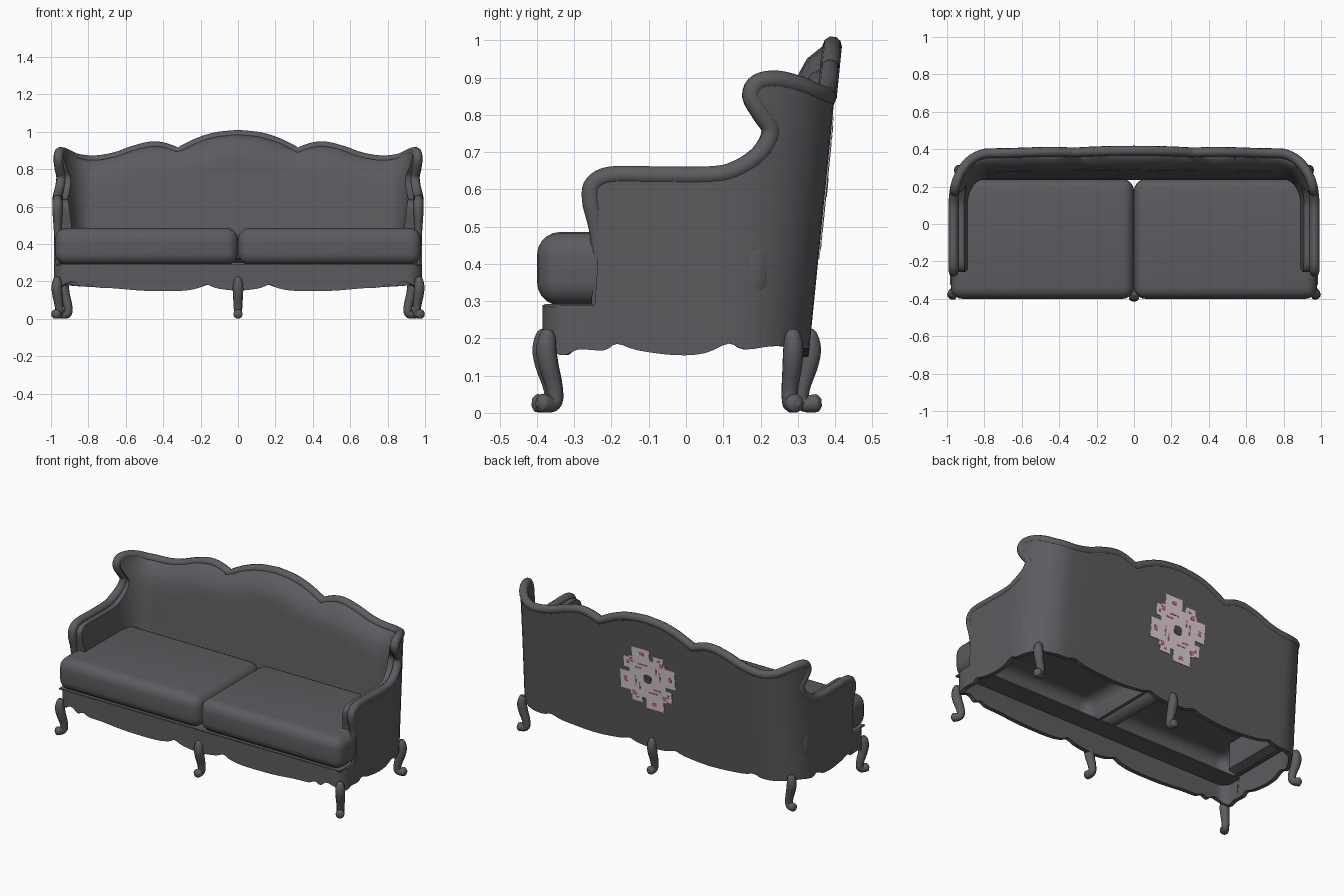
import bpy, bmesh, math
from mathutils import Vector

if "Cube" in bpy.data.objects:
    bpy.data.objects.remove(bpy.data.objects["Cube"])


def material(name, rgb):
    m = bpy.data.materials.new(name)
    m.use_nodes = True
    m.diffuse_color = (*rgb, 1)
    node = m.node_tree.nodes["Principled BSDF"]
    node.inputs["Base Color"].default_value = (*rgb, 1)
    node.inputs["Roughness"].default_value = 0.7
    return m


GREY = material("charcoal fabric", (0.107, 0.105, 0.115))
PALE = material("pale pink", (0.72, 0.63, 0.67))
PINK = material("rose pink", (0.68, 0.14, 0.29))
DARK = material("dark centre", (0.07, 0.07, 0.075))

# Plan of the wall: back, rear corner, side, front corner, front apron
BACK, REAR_ARC, SIDE_Y, FRONT_Y = 0.77, 0.34, 0.12, -0.30
SIDE_S = BACK + REAR_ARC
FRONT_S = SIDE_S + SIDE_Y - FRONT_Y
CORNER = 0.085
APRON_S = FRONT_S + CORNER * math.pi / 2
END_S = APRON_S + 0.9


def bend(s, z, d=0.0):
    """Point at distance s round the plan, height z, depth d inside the wall."""
    lean = 0.214 + 0.1 * (z - 0.2)
    if s < BACK:
        return Vector((s, SIDE_Y + lean - d, z))
    if s < SIDE_S:
        a = math.pi / 2 * (1 - (s - BACK) / REAR_ARC)
        return Vector((BACK + (0.215 - d) * math.cos(a), SIDE_Y + (lean - d) * math.sin(a), z))
    if s < FRONT_S:
        return Vector((0.985 - d, SIDE_Y - (s - SIDE_S), z))
    if s < APRON_S:
        a = (s - FRONT_S) / CORNER
        r = CORNER - d
        return Vector((0.9 + r * math.cos(a), FRONT_Y - r * math.sin(a), z))
    return Vector((END_S - s, FRONT_Y - CORNER + d, z))


def side(y, z):
    """Outline point on the wing, arm or side from its depth and height."""
    if y <= SIDE_Y:
        return (SIDE_S + SIDE_Y - y, z)
    k = min(1, (y - SIDE_Y) / (0.214 + 0.1 * (z - 0.2)))
    return (BACK + REAR_ARC * (1 - math.asin(k) / (math.pi / 2)), z)


def spline(pts, steps=4):
    """Smooth path through the points."""
    p = [Vector(q) for q in pts]
    p = [2 * p[0] - p[1]] + p + [2 * p[-1] - p[-2]]
    out = []
    for a, b, c, d in zip(p, p[1:], p[2:], p[3:]):
        for i in range(steps):
            t = i / steps
            out.append(0.5 * (2 * b + (c - a) * t + (2 * a - 5 * b + 4 * c - d) * t ** 2
                              + (3 * b - a - 3 * c + d) * t ** 3))
    return out + [p[-2]]


def finish(obj, mat, angle=40):
    obj.data.materials.append(mat)
    bpy.ops.object.select_all(action='DESELECT')
    obj.select_set(True)
    bpy.context.view_layer.objects.active = obj
    if obj.type == 'CURVE':
        bpy.ops.object.convert(target='MESH')
    bpy.ops.object.shade_smooth_by_angle(angle=math.radians(angle))


def mesh_object(name, bm):
    me = bpy.data.meshes.new(name)
    bm.to_mesh(me)
    bm.free()
    obj = bpy.data.objects.new(name, me)
    bpy.context.collection.objects.link(obj)
    return obj


def tube(name, pts, radii, depth, mat, res=3):
    cu = bpy.data.curves.new(name, 'CURVE')
    cu.dimensions = '3D'
    cu.bevel_depth, cu.bevel_resolution, cu.use_fill_caps = depth, res, True
    sp = cu.splines.new('POLY')
    sp.points.add(len(pts) - 1)
    for q, p, r in zip(sp.points, pts, radii):
        q.co, q.radius = (*p, 1), r
    obj = bpy.data.objects.new(name, cu)
    bpy.context.collection.objects.link(obj)
    finish(obj, mat, 50)


# Unrolled outline of the wall: crest, wing, arm, then scalloped hem
crest = spline([(0, 0.985), (0.12, 0.972), (0.22, 0.94), (0.32, 0.89)])
wing = spline([(0.32, 0.89), (0.4, 0.918), (0.47, 0.922), (0.56, 0.9), (0.66, 0.865), (BACK, 0.848)]
              + [side(*q) for q in ((0.37, 0.857), (0.32, 0.878), (0.255, 0.893), (0.2, 0.886),
                                    (0.18, 0.85), (0.21, 0.8), (0.237, 0.755), (0.205, 0.695),
                                    (0.13, 0.65), (0.06, 0.637), (-0.08, 0.637), (-0.2, 0.637),
                                    (-0.247, 0.615), (-0.255, 0.575), (-0.24, 0.49),
                                    (-0.238, 0.4), (-0.245, 0.29))])
hem_front = [(END_S - x, z) for x, z in ((0, 0.15), (0.06, 0.155), (0.12, 0.165), (0.17, 0.183),
             (0.21, 0.165), (0.3, 0.15), (0.5, 0.15), (0.66, 0.163), (0.76, 0.168), (0.8, 0.185),
             (0.84, 0.172), (0.89, 0.2))]
hem_side = [side(y, z) for y, z in ((-0.34, 0.155), (-0.29, 0.17), (-0.22, 0.168), (-0.185, 0.185),
            (-0.13, 0.168), (-0.03, 0.155), (0.05, 0.16), (0.115, 0.186), (0.16, 0.17), (0.25, 0.18))]
hem_back = [(BACK, 0.17), (0.7, 0.185), (0.62, 0.165), (0.4, 0.15), (0.22, 0.165), (0.16, 0.182),
            (0.1, 0.165), (0, 0.155)]
hem = spline(hem_front + hem_side + hem_back, 3)
outline = crest + wing[1:] + [Vector((END_S, 0.29))] + hem


def thickness(s, z):
    """Thin skirt below; above it padding that rolls off under the crest."""
    if z < 0.31 or s > FRONT_S:
        return 0.025
    top = min(crest + wing[:24], key=lambda p: abs(p.x - s)).y
    back = 0.045 + 0.067 * math.sqrt(max(0, min(1, (top - z) / 0.1)))
    flank = max(0.045, min(0.095, 0.095 - 0.13 * (z - 0.5)))
    k = max(0, min(1, (s - BACK) / REAR_ARC))
    return back * (1 - k) + flank * k


# Wall: cut the flat outline into strips, thicken it and bend it round the plan
bm = bmesh.new()
bm.faces.new([bm.verts.new((p.x, 0, p.y)) for p in outline])
cuts = [0.11 * i for i in range(1, 7)]
cuts += [BACK + REAR_ARC * i / 10 for i in range(11)]
cuts += [FRONT_S + (APRON_S - FRONT_S) * i / 5 for i in range(6)]
planes = [((s + 0.0003, 0, 0), (1, 0, 0)) for s in cuts]
planes += [((0, 0, z), (0, 0, 1)) for z in (0.301, 0.325, 0.401, 0.5003, 0.603, 0.701, 0.763,
                                            0.803, 0.8413, 0.8813, 0.9113, 0.9513)]
for co, no in planes:
    bmesh.ops.bisect_plane(bm, geom=bm.verts[:] + bm.edges[:] + bm.faces[:], dist=1e-6,
                           plane_co=co, plane_no=no)
ext = bmesh.ops.extrude_face_region(bm, geom=bm.faces[:])
for v in ext["geom"]:
    if isinstance(v, bmesh.types.BMVert):
        v.co.y = 1
for v in bm.verts:
    s, inner, z = v.co
    v.co = bend(s, z, thickness(s, z) * inner)
seam = [f for f in bm.faces if all(abs(v.co.x) < 1e-4 for v in f.verts)]
bmesh.ops.delete(bm, geom=seam, context='FACES_ONLY')
bmesh.ops.recalc_face_normals(bm, faces=bm.faces[:])
wall = mesh_object("upholstered_wall", bm)
wall.modifiers.new("Mirror", 'MIRROR')
finish(wall, GREY, 40)

# Rolled trim along crest, wings and arms, tapering down the arm fronts
tail = [Vector(side(-0.25, 0.25)), Vector(side(-0.253, 0.2))]
half = [bend(p.x, p.y, 0.02) for p in crest + wing[1:] + tail]
radii = [1.0] * (len(half) - 14) + [1 - 0.06 * i for i in range(14)]
flip = [Vector((-p.x, p.y, p.z)) for p in half[:0:-1]]
tube("rolled_trim", flip + half, radii[:0:-1] + radii, 0.026, GREY)

# Seat rail ledge under the front of the cushions
bm = bmesh.new()
bmesh.ops.create_cube(bm, size=1)
for v in bm.verts:
    v.co = (v.co.x * 1.94, -0.308 + v.co.y * 0.144, 0.288 + v.co.z * 0.008)
finish(mesh_object("seat_rail_ledge", bm), GREY)

# Seat cushions, rounded and open underneath
for sign, name in ((-1, "right_cushion"), (1, "left_cushion")):
    bm = bmesh.new()
    bmesh.ops.create_cube(bm, size=1)
    for v in bm.verts:
        v.co = (sign * 0.4895 + v.co.x * 0.979, -0.08 + v.co.y * 0.64, 0.387 + v.co.z * 0.197)
    bmesh.ops.bevel(bm, geom=bm.edges[:], offset=0.062, segments=5, profile=0.5, affect='EDGES')
    below = [f for f in bm.faces if f.normal.z < -0.999]
    bmesh.ops.delete(bm, geom=below, context='FACES_ONLY')
    finish(mesh_object(name, bm), GREY, 40)

# Curved legs: reach outward, height, radius
PROFILE = [(0.0, 0.222, 0.012), (0.004, 0.208, 0.022), (0.008, 0.17, 0.028), (0.0, 0.125, 0.027),
           (-0.014, 0.08, 0.024), (-0.02, 0.04, 0.022), (-0.01, 0.024, 0.022),
           (0.012, 0.025, 0.025), (0.026, 0.027, 0.024), (0.036, 0.028, 0.01)]


def leg(name, x, y, dx, dy):
    out = Vector((dx, dy, 0)).normalized()
    path = spline(PROFILE, 3)
    pts = [Vector((x, y, p.y)) + out * p.x for p in path]
    tube(name, pts, [p.z for p in path], 1.0, GREY)


for sx, label in ((-1, "right"), (1, "left")):
    leg("front_" + label + "_leg", sx * 0.965, -0.368, sx * 0.5, -0.85)
    leg("rear_" + label + "_leg", sx * 0.925, 0.285, sx * 0.8, 0.3)
leg("front_middle_leg", 0, -0.378, 0, -1)
leg("rear_middle_leg", 0, 0.328, 0, 1)


# Flower panel on the back, built of thin plates
def plates(name, rects, lift, mat):
    bm = bmesh.new()
    for cx, cz, w, h in rects:
        box = bmesh.ops.create_cube(bm, size=1)["verts"]
        for v in box:
            v.co = bend(cx + v.co.x * w, 0.605 + cz + v.co.z * h, -lift * (v.co.y + 0.5))
    finish(mesh_object(name, bm), mat)


def around(cx, cz, w, h):
    return [(cx, cz, w, h), (-cz, cx, h, w), (-cx, -cz, w, h), (cz, -cx, h, w)]


plates("flower_petals", [(0, 0, 0.25, 0.25)] + around(0.04, 0.145, 0.12, 0.09)
       + around(-0.08, 0.13, 0.07, 0.06), 0.003, PALE)
plates("flower_marks", around(0.035, 0.155, 0.03, 0.02) + around(0.11, 0.1, 0.025, 0.025)
       + around(0.03, 0.085, 0.06, 0.008) + around(-0.06, 0.06, 0.008, 0.045)
       + around(-0.08, 0.135, 0.02, 0.012), 0.0045, PINK)
plates("flower_centre", [(0, 0, 0.052, 0.03), (0, 0, 0.03, 0.052), (0, 0, 0.044, 0.044)], 0.006, DARK)
